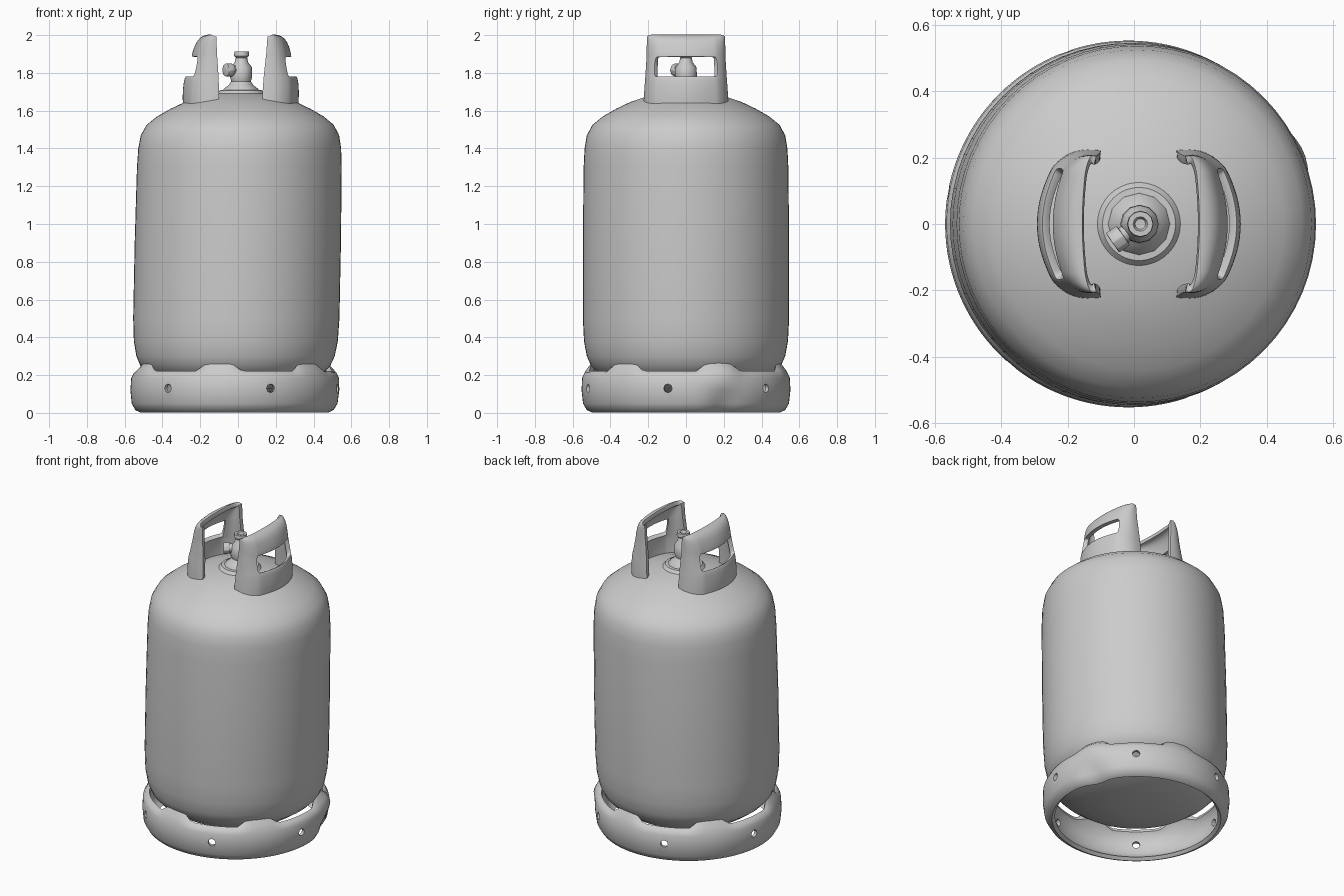
import bpy, bmesh, math
from mathutils import Matrix, Vector

if "Cube" in bpy.data.objects:
    bpy.data.objects.remove(bpy.data.objects["Cube"])


def lean(x, z):
    # the whole bottle leans slightly towards +x
    return x + 0.02 * (z - 0.95)


def make(name, verts, faces):
    bm = bmesh.new()
    vs = [bm.verts.new((lean(x, z), y, z)) for x, y, z in verts]
    for f in faces:
        bm.faces.new([vs[i] for i in f])
    bmesh.ops.remove_doubles(bm, verts=bm.verts, dist=1e-5)
    bmesh.ops.recalc_face_normals(bm, faces=bm.faces)
    me = bpy.data.meshes.new(name)
    bm.to_mesh(me)
    bm.free()
    ob = bpy.data.objects.new(name, me)
    bpy.context.collection.objects.link(ob)
    return ob


def finish(ob, angle=40):
    # apply modifiers, then smooth
    bpy.ops.object.select_all(action='DESELECT')
    ob.select_set(True)
    bpy.context.view_layer.objects.active = ob
    bpy.ops.object.convert(target='MESH')
    bpy.ops.object.shade_smooth_by_angle(angle=math.radians(angle))


def sweep(name, section, n, closed=False):
    # section(angle) -> list of (radius, z) points
    verts, faces = [], []
    for i in range(n):
        a = 2 * math.pi * i / n
        pts = section(a)
        verts += [(r * math.cos(a), r * math.sin(a), z) for r, z in pts]
    m = len(pts)
    for i in range(n):
        p, q = i * m, (i + 1) % n * m
        for j in range(m if closed else m - 1):
            k = (j + 1) % m
            f = [p + j, q + j, q + k, p + k]
            if not closed and j == 0:
                f = [p, q + k, p + k]
                verts[q] = verts[p]
            elif not closed and k == m - 1:
                f = [p + j, q + j, p + k]
            faces.append(f)
    return make(name, verts, faces)


# pressure vessel
BODY = [(0, .10), (.15, .105), (.3, .13), (.4, .165), (.47, .215), (.503, .25),
        (.525, .30), (.54, .38), (.546, .5), (.546, .9), (.542, 1.3), (.537, 1.4),
        (.525, 1.47), (.495, 1.525), (.44, 1.57), (.37, 1.61), (.29, 1.648),
        (.2, 1.678), (.125, 1.69), (.11, 1.708), (0, 1.715)]
finish(sweep("tank_body", lambda a: BODY, 64))


# foot ring: open slots above each hole, welded to the tank between them
HOLE0 = math.radians(-70)
SLOT = [(.513, .222), (.535, .214), (.550, .185), (.553, .12), (.545, .05), (.525, .015),
        (.50, .003), (.482, .02), (.505, .035), (.525, .07), (.533, .12), (.528, .18), (.508, .205)]
WELD = {0: (.497, .272), 1: (.527, .232), 12: (.485, .23)}


def foot_section(a):
    d = (a - HOLE0 + math.pi / 6) % (math.pi / 3) - math.pi / 6
    w = min(1, max(0, (abs(math.degrees(d)) - 16) / 8))
    dent = math.exp(-((math.degrees(a) - 22) / 9) ** 2)
    out = []
    for i, (r, z) in enumerate(SLOT):
        R, Z = WELD.get(i, (r, z))
        push = dent * (.02 if z > .15 else -.03 if z < .1 else -.005)
        out.append((r + (R - r) * w + (push if 0 < i < 12 else 0), z + (Z - z) * w))
    return out


foot = sweep("foot_ring", foot_section, 120, closed=True)

# six drain holes
bm = bmesh.new()
for k in range(6):
    a = HOLE0 + k * math.pi / 3
    M = (Matrix.Translation((.53 * math.cos(a) - .016, .53 * math.sin(a), .13))
         @ Matrix.Rotation(a, 4, 'Z') @ Matrix.Rotation(math.pi / 2, 4, 'Y'))
    bmesh.ops.create_cone(bm, cap_ends=True, segments=8, radius1=.023, radius2=.023,
                          depth=.16, matrix=M)
me = bpy.data.meshes.new("hole_cutter")
bm.to_mesh(me)
bm.free()
cutter = bpy.data.objects.new("hole_cutter", me)
bpy.context.collection.objects.link(cutter)
cutter.hide_render = True
mod = foot.modifiers.new("holes", 'BOOLEAN')
mod.object, mod.operation, mod.solver = cutter, 'DIFFERENCE', 'EXACT'
finish(foot, 50)
bpy.data.objects.remove(cutter)

# carrying handles: curved plates with a window, leaning inwards at the top
ROWS = [(1.62, .115, .295, .215), (1.69, .115, .30, .212), (1.765, .12, .292, .206),
        (1.775, .12, .285, .205), (1.885, .13, .253, .198), (1.90, .132, .252, .198),
        (1.96, .135, .232, .197), (1.985, .137, .205, .196), (1.99, .138, .175, .195)]
HALF = [(0, .98), (.3, 1), (.55, .92), (.72, .79), (.77, .73), (.94, .38), (1, 0)]
COLS = HALF + [(a, -b) for a, b in HALF[-2::-1]]


def handle(name, side):
    n = len(COLS)
    verts = [(side * (e + (m - e) * a), h * b, z) for z, e, m, h in ROWS for a, b in COLS]
    faces = [(r * n + c, r * n + c + 1, (r + 1) * n + c + 1, (r + 1) * n + c)
             for r in range(len(ROWS) - 1) for c in range(n - 1)
             if not (r == 3 and 3 <= c <= n - 5)]
    ob = make(name, verts, faces)
    s = ob.modifiers.new("round", 'SUBSURF')
    s.levels = s.render_levels = 2
    s.boundary_smooth = 'PRESERVE_CORNERS'
    t = ob.modifiers.new("plate", 'SOLIDIFY')
    t.thickness, t.offset = .026, 0
    b = ob.modifiers.new("edge", 'BEVEL')
    b.width, b.segments, b.angle_limit = .007, 2, math.radians(50)
    finish(ob)


handle("left_handle", -1)
handle("right_handle", 1)

# valve body
VALVE = [(0, 1.67), (.10, 1.68), (.092, 1.715), (.065, 1.735), (.052, 1.755), (.058, 1.775),
         (.056, 1.83), (.036, 1.855), (.030, 1.88), (.040, 1.89), (.038, 1.912),
         (.022, 1.912), (.016, 1.895), (0, 1.893)]
finish(sweep("valve", lambda a: VALVE, 12), 45)

# valve outlet, pointing front left
d = Vector((-.82, -.57, 0))


def outlet(name, r, start, end, seg):
    bm = bmesh.new()
    M = (Matrix.Translation(Vector((.017, 0, 1.815)) + d * (start + end) / 2)
         @ d.to_track_quat('Z', 'Y').to_matrix().to_4x4())
    bmesh.ops.create_cone(bm, cap_ends=True, segments=seg, radius1=r, radius2=r,
                          depth=end - start, matrix=M)
    me = bpy.data.meshes.new(name)
    bm.to_mesh(me)
    bm.free()
    ob = bpy.data.objects.new(name, me)
    bpy.context.collection.objects.link(ob)
    b = ob.modifiers.new("edge", 'BEVEL')
    b.width, b.segments = .004, 2
    finish(ob)


outlet("outlet_neck", .026, 0, .07, 12)
outlet("outlet_nut", .036, .06, .1, 8)
